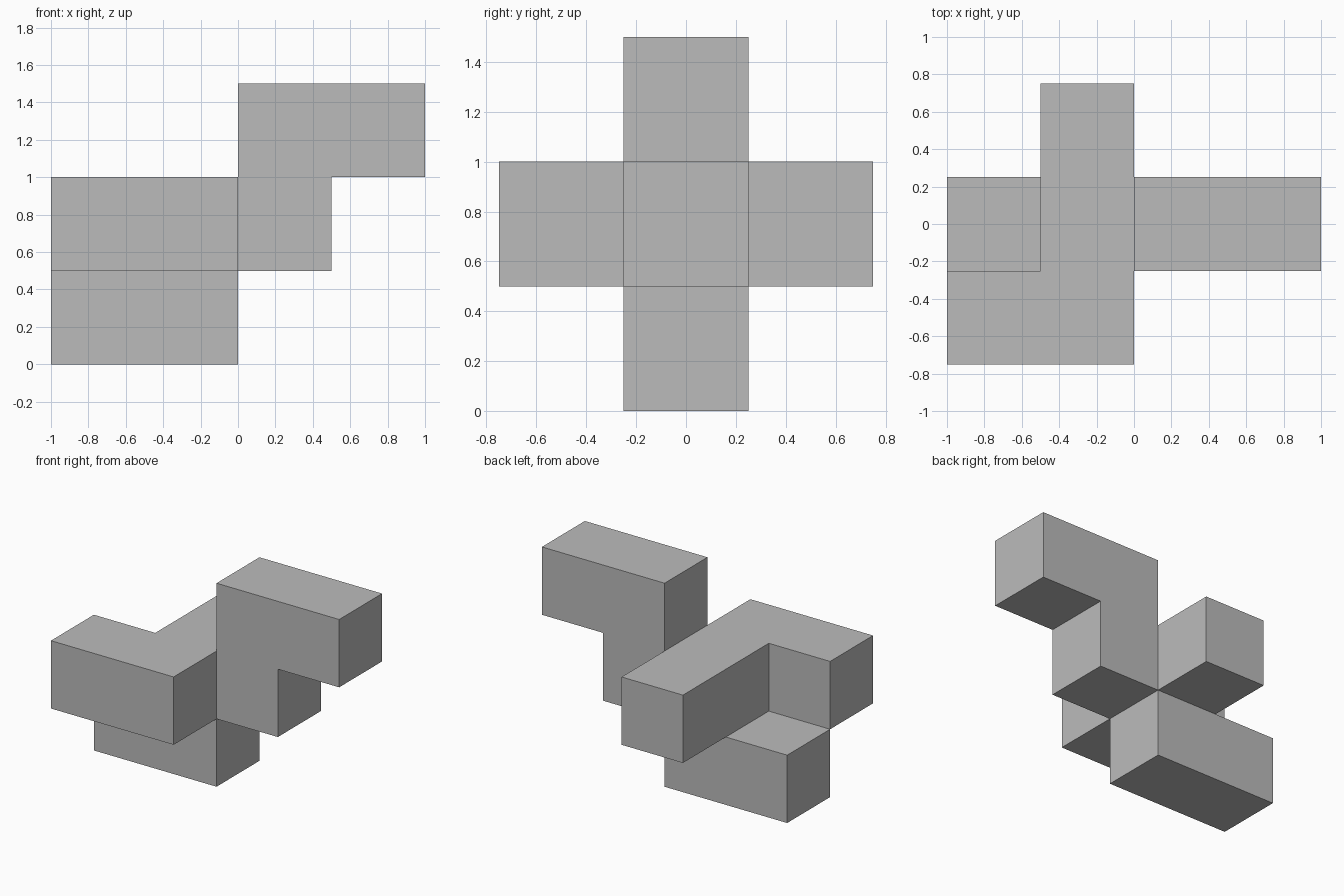
import bpy, bmesh, math
from mathutils import Vector

cube = bpy.data.objects.get("Cube")
if cube:
    bpy.data.objects.remove(cube, do_unlink=True)

S = 0.5  # edge of one cubic unit

# Plain grey material
grey = bpy.data.materials.new("plain_grey")
grey.use_nodes = True
colour = (0.5, 0.5, 0.5, 1)
grey.diffuse_color = colour
grey.node_tree.nodes["Principled BSDF"].inputs["Base Color"].default_value = colour


def bar(start, size):
    """Unit cells filled by a bar, from its lowest corner cell."""
    return {(start[0] + i, start[1] + j, start[2] + k)
            for i in range(size[0]) for j in range(size[1]) for k in range(size[2])}


# Bars of the block sculpture, in cell coordinates
cells = bar((0, 1, 0), (2, 1, 1))      # bottom bar
cells |= bar((1, 0, 1), (1, 3, 1))     # middle bar, front to back
cells |= bar((0, 0, 1), (1, 1, 1))     # front elbow
cells |= bar((2, 1, 1), (1, 1, 1))     # riser under the top bar
cells |= bar((2, 1, 2), (2, 1, 1))     # top bar

# Outer skin: one square wherever a filled cell meets an empty one
bm = bmesh.new()
offset = Vector((-1, -0.75, 0))
for cell in sorted(cells):
    for axis in range(3):
        for side in (0, 1):
            step = Vector((0, 0, 0))
            step[axis] = 1 if side else -1
            if tuple(int(c) for c in Vector(cell) + step) in cells:
                continue
            u, v = Vector((0, 0, 0)), Vector((0, 0, 0))
            u[(axis + 1) % 3] = v[(axis + 2) % 3] = 1
            base = Vector(cell)
            base[axis] += side
            loop = [base, base + u, base + u + v, base + v]
            if not side:
                loop.reverse()
            bm.faces.new([bm.verts.new(p * S + offset) for p in loop])

# Weld the squares and merge flat areas
bmesh.ops.remove_doubles(bm, verts=bm.verts, dist=0.001)
bmesh.ops.dissolve_limit(bm, angle_limit=math.radians(1),
                         verts=bm.verts, edges=bm.edges)

mesh = bpy.data.meshes.new("block_sculpture")
bm.to_mesh(mesh)
bm.free()
mesh.materials.append(grey)
sculpture = bpy.data.objects.new("block_sculpture", mesh)
bpy.context.collection.objects.link(sculpture)
